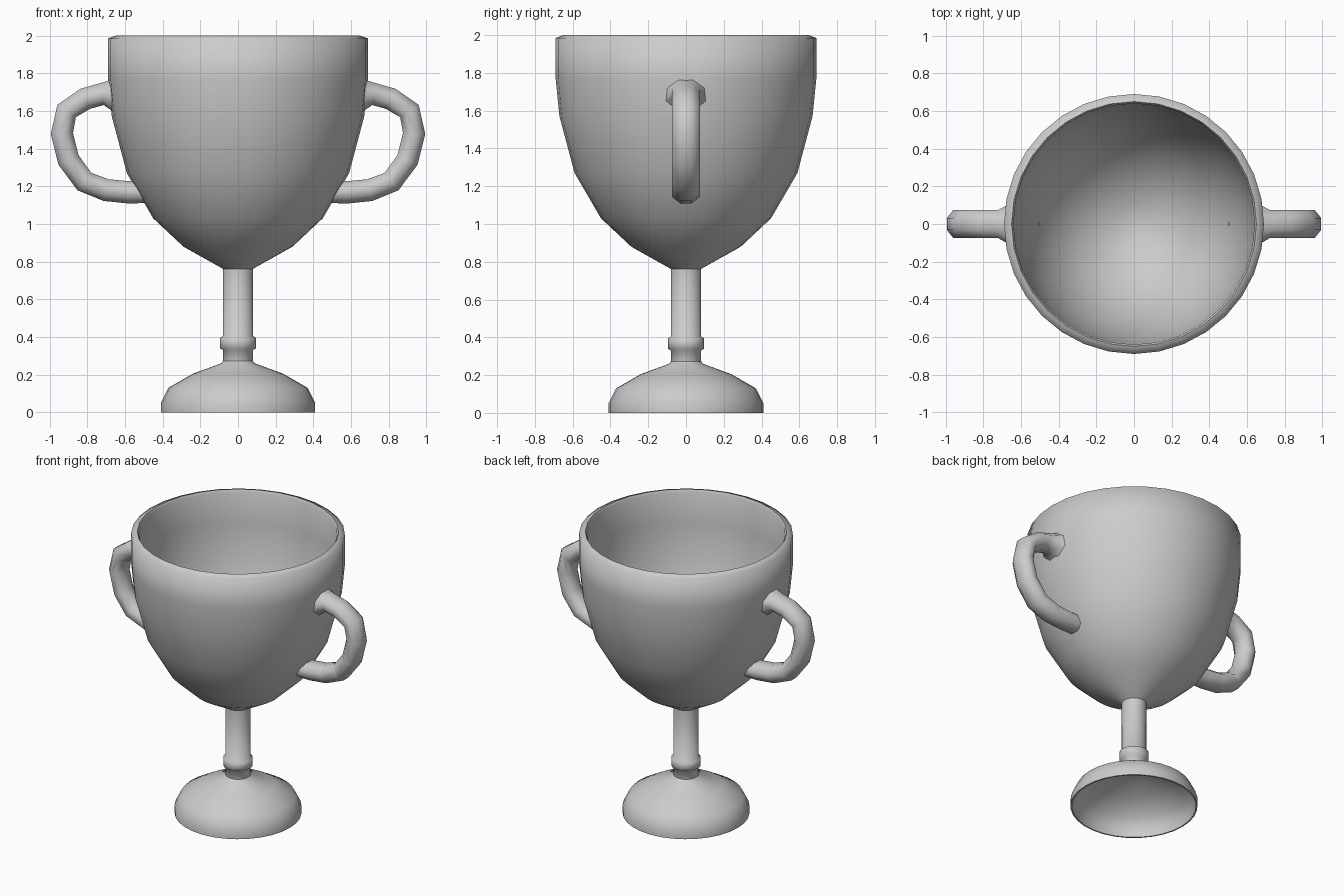
import bpy
import bmesh
import math
from mathutils import Vector

if "Cube" in bpy.data.objects:
    bpy.data.objects.remove(bpy.data.objects["Cube"], do_unlink=True)

SEGMENTS = 32

metal = bpy.data.materials.new("light_grey")
metal.use_nodes = True
grey = (0.6, 0.6, 0.6, 1)
metal.diffuse_color = grey
metal.node_tree.nodes["Principled BSDF"].inputs["Base Color"].default_value = grey


def skin(name, rings, angle=75):
    """Join equal closed rings of points into one smooth surface."""
    bm = bmesh.new()
    loops = [[bm.verts.new(p) for p in ring] for ring in rings]
    count = len(rings[0])
    for a, b in zip(loops, loops[1:]):
        for i in range(count):
            j = (i + 1) % count
            bm.faces.new((a[i], a[j], b[j], b[i]))
    bmesh.ops.remove_doubles(bm, verts=bm.verts, dist=0.0005)
    bmesh.ops.recalc_face_normals(bm, faces=bm.faces)
    mesh = bpy.data.meshes.new(name)
    bm.to_mesh(mesh)
    bm.free()
    mesh.materials.append(metal)
    obj = bpy.data.objects.new(name, mesh)
    bpy.context.collection.objects.link(obj)
    bpy.ops.object.select_all(action="DESELECT")
    obj.select_set(True)
    bpy.context.view_layer.objects.active = obj
    bpy.ops.object.shade_smooth_by_angle(angle=math.radians(angle))
    return obj


def lathe(name, profile):
    """Spin (radius, height) points around the z axis."""
    turns = [math.tau * i / SEGMENTS for i in range(SEGMENTS)]
    return skin(name, [[(r * math.cos(t), r * math.sin(t), z) for t in turns]
                       for r, z in profile])


# Bowl: outer wall, rounded rim, inner wall down to the closed bottom
lathe("bowl", [
    (0.07, 0.755), (0.085, 0.765), (0.29, 0.88), (0.45, 1.03), (0.59, 1.27),
    (0.67, 1.57), (0.69, 1.77), (0.69, 1.985), (0.65, 2.0), (0.64, 1.98),
    (0.635, 1.77), (0.615, 1.58), (0.54, 1.29), (0.41, 1.07), (0.26, 0.94),
    (0.1, 0.86), (0, 0.85)])

# Stem with its raised collar
lathe("stem", [
    (0.08, 0.25), (0.08, 0.33), (0.095, 0.34), (0.095, 0.395),
    (0.08, 0.405), (0.08, 0.77)])

# Foot: domed outside, hollow underneath
lathe("foot", [
    (0.078, 0.275), (0.09, 0.26), (0.24, 0.205), (0.37, 0.13), (0.41, 0.05),
    (0.41, 0), (0.4, 0), (0.395, 0.05), (0.36, 0.12), (0.23, 0.195),
    (0.08, 0.25), (0, 0.255)])


# Handles: eight-sided tubes along a curved path, flared at the upper joint
path = [Vector((x, 0, z)) for x, z in [
    (0.655, 1.685), (0.72, 1.69), (0.81, 1.665), (0.91, 1.6), (0.935, 1.48),
    (0.9, 1.34), (0.815, 1.225), (0.7, 1.18), (0.58, 1.168), (0.5, 1.17)]]


def handle(name, side):
    rings = []
    for i, p in enumerate(path):
        along = (path[min(i + 1, len(path) - 1)] - path[max(i - 1, 0)]).normalized()
        out = along.cross(Vector((0, 1, 0)))
        flare = 1.5 if i == 0 else 1.0
        ring = []
        for k in range(8):
            t = math.tau * (k + 0.5) / 8
            q = p + out * 0.064 * flare * math.cos(t)
            ring.append((side * q.x, 0.08 * flare * math.sin(t), q.z))
        rings.append(ring)
    skin(name, rings)


handle("left_handle", 1)
handle("right_handle", -1)
